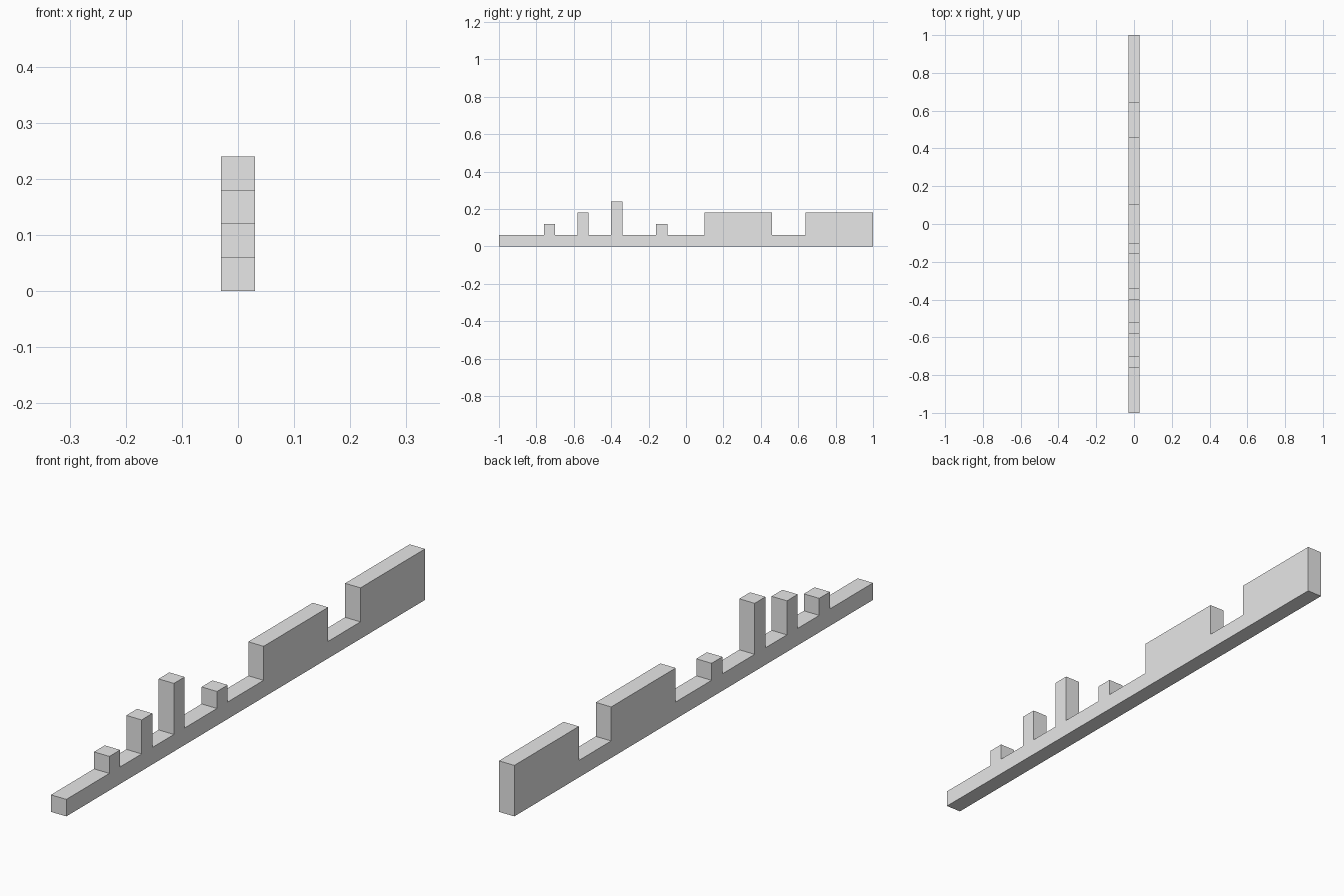
import bpy
import bmesh

cube = bpy.data.objects.get("Cube")
if cube:
    bpy.data.objects.remove(cube, do_unlink=True)

UNIT = 0.06          # one step of height, and the bar width
HALF_LENGTH = 1.0

# Plain grey material
grey = bpy.data.materials.new("light grey")
grey.use_nodes = True
colour = (0.8, 0.8, 0.8, 1.0)
grey.diffuse_color = colour
grey.node_tree.nodes["Principled BSDF"].inputs["Base Color"].default_value = colour

# Raised teeth along the bar: start y, end y, height in steps
teeth = [
    (-0.76, -0.70, 2),
    (-0.58, -0.52, 3),
    (-0.40, -0.34, 4),
    (-0.16, -0.10, 2),
    (0.10, 0.46, 3),
    (0.64, HALF_LENGTH, 3),
]

# Side outline of the bar with its teeth
outline = [(-HALF_LENGTH, 0), (-HALF_LENGTH, UNIT)]
for start, end, steps in teeth:
    top = steps * UNIT
    outline += [(start, UNIT), (start, top), (end, top)]
    if end < HALF_LENGTH:
        outline.append((end, UNIT))
outline.append((HALF_LENGTH, 0))

# Extrude the outline across the width
bm = bmesh.new()
side = bm.faces.new([bm.verts.new((-UNIT / 2, y, z)) for y, z in outline])
result = bmesh.ops.extrude_face_region(bm, geom=[side], use_keep_orig=True)
moved = [v for v in result["geom"] if isinstance(v, bmesh.types.BMVert)]
bmesh.ops.translate(bm, verts=moved, vec=(UNIT, 0, 0))
bmesh.ops.recalc_face_normals(bm, faces=bm.faces)

mesh = bpy.data.meshes.new("toothed_bar")
bm.to_mesh(mesh)
bm.free()
mesh.materials.append(grey)
bar = bpy.data.objects.new("toothed_bar", mesh)
bpy.context.collection.objects.link(bar)
